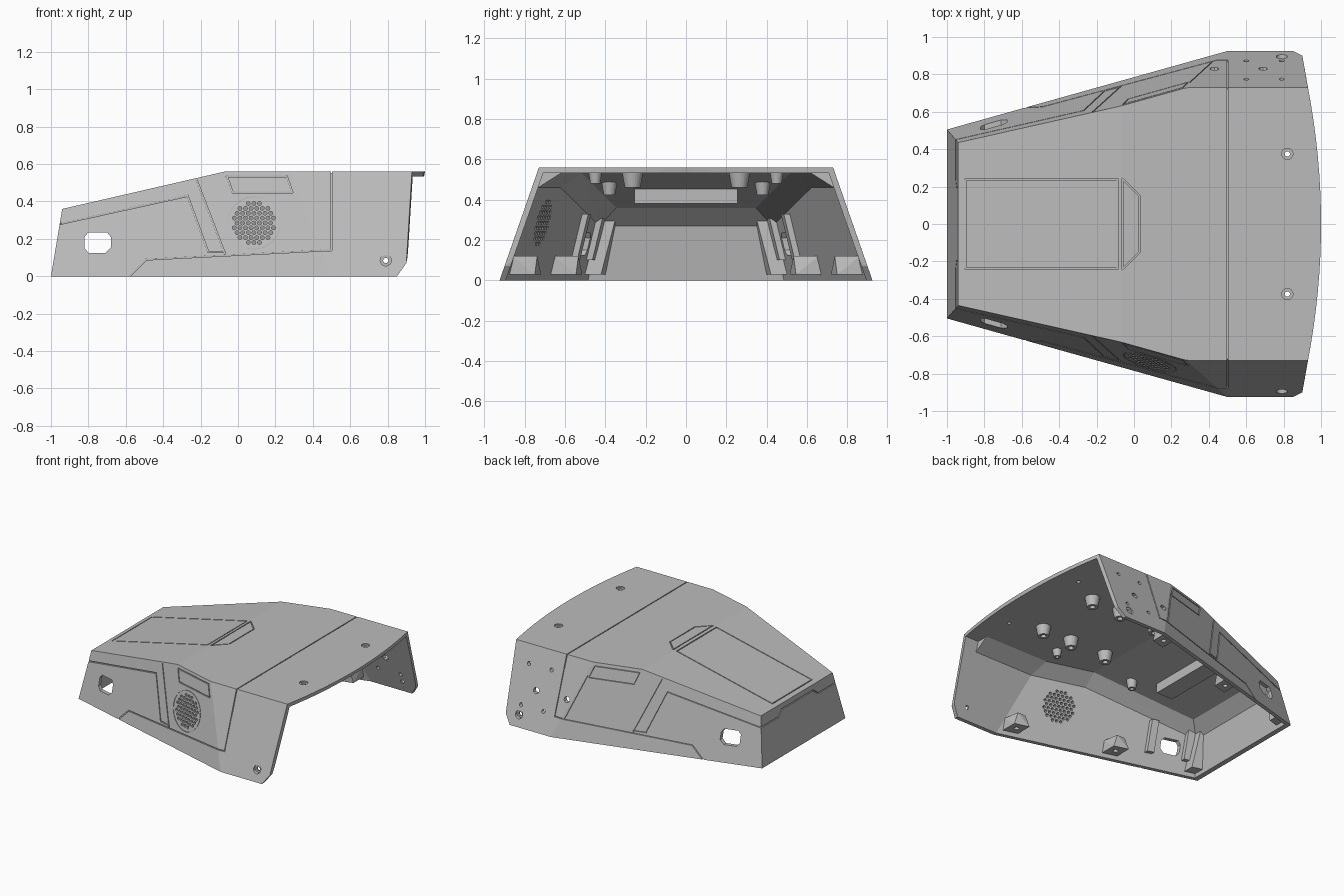
import bpy, bmesh, math
from mathutils import Vector, Matrix

cube = bpy.data.objects.get("Cube")
if cube:
    bpy.data.objects.remove(cube)

grey = bpy.data.materials.new("light grey")
grey.use_nodes = True
grey.diffuse_color = (0.5, 0.5, 0.5, 1)
grey.node_tree.nodes["Principled BSDF"].inputs["Base Color"].default_value = (0.5, 0.5, 0.5, 1)

Y, Z, X = Vector((0, 1, 0)), Vector((0, 0, 1)), Vector((1, 0, 0))
TOP, WALL, ROOF = 0.56, 0.03, 0.027


# Outer surfaces as functions
def side_y(x, z):
    return min(0.505 + 0.28 * (x + 1) - 0.24 * z, 0.925 - 0.351 * z)


def roof_z(x):
    return min(TOP, 0.36 + 0.23 * (x + 0.94))


def crease_x(z):
    return 0.5 - 0.396 * z


def add_object(name, bm, hidden=False):
    bmesh.ops.recalc_face_normals(bm, faces=bm.faces)
    mesh = bpy.data.meshes.new(name)
    bm.to_mesh(mesh)
    bm.free()
    mesh.materials.append(grey)
    ob = bpy.data.objects.new(name, mesh)
    bpy.context.collection.objects.link(ob)
    ob.hide_render = hidden
    return ob


def add_hull(bm, points):
    verts = [bm.verts.new(p) for p in points]
    res = bmesh.ops.convex_hull(bm, input=verts)
    junk = set(res["geom_interior"] + res["geom_unused"])
    bmesh.ops.delete(bm, geom=[g for g in junk if isinstance(g, bmesh.types.BMVert)], context="VERTS")
    return bm


def hull(name, points, hidden=False):
    bm = add_hull(bmesh.new(), points)
    bmesh.ops.dissolve_limit(bm, angle_limit=0.003, verts=bm.verts, edges=bm.edges)
    return add_object(name, bm, hidden)


def both(points):
    return [(x, s * y, z) for x, y, z in points for s in (-1, 1)]


def on_side(x, z, inset=0.0):
    return (x, side_y(x, z) - inset, z)


def cut(target, cutter):
    mod = target.modifiers.new("cut", "BOOLEAN")
    mod.object, mod.operation, mod.solver = cutter, "DIFFERENCE", "EXACT"
    mod.use_self = True
    bpy.context.view_layer.objects.active = target
    bpy.ops.object.modifier_apply(modifier=mod.name)
    bpy.data.objects.remove(cutter)


# Outer body with the bowed opening edge
outer = [on_side(-1, 0), on_side(0.5, 0), on_side(0.85, 0), on_side(0.9, 0.07),
         on_side(-0.94, 0.36), on_side(-0.07, TOP), on_side(crease_x(TOP), TOP)]
outer += [(1 - 0.07 * (i / 8) ** 2, 0.73 * i / 8, TOP) for i in range(9)]
shell = hull("shell", both(outer))

# Hollow interior with a chamfer under the roof
inner = [on_side(x, -0.1, WALL) for x in (-0.975, crease_x(-0.1), 0.87)]
inner += [on_side(-0.925, 0.27, WALL)]
inner += [on_side(x, 0.46, WALL) for x in (-0.08, crease_x(0.46), 0.87)]
for x in (-0.83, -0.07, crease_x(TOP), 0.87):
    inner.append(on_side(x, roof_z(x) - ROOF, WALL + 0.09))
cut(shell, hull("hollow", both(inner), True))
mouth = [on_side(x, z, WALL) for x in (0.82, 1.3) for z in (-0.1, TOP - ROOF)]
cut(shell, hull("mouth", both(mouth), True))

# Panel grooves and holes
cuts = bmesh.new()


def groove(points, into, width=0.007, depth=0.009):
    for a, b in zip(points, points[1:]):
        a, b = Vector(a), Vector(b)
        along = (b - a).normalized()
        across = along.cross(into).normalized() * width / 2
        a, b = a - along * width / 2, b + along * width / 2
        add_hull(cuts, [p + across * i + into * depth * j for p in (a, b) for i in (-1, 1) for j in (-1, 1)])


def hole(center, axis, radius, length=0.2, sides=16, stretch=1.0):
    turn = axis.to_track_quat("Z", "Y").to_matrix().to_4x4()
    m = Matrix.Translation(center) @ Matrix.Diagonal((stretch, 1, 1, 1)) @ turn
    bmesh.ops.create_cone(cuts, cap_ends=True, segments=sides, radius1=radius, radius2=radius,
                          depth=length, matrix=m)


side_lines = [
    [(-0.953, 0.28), (-0.27, 0.43), (-0.16, 0.13), (-0.07, 0.13)],
    [(-0.22, 0.51), (-0.07, 0.12)],
    [(-0.58, 0.0), (-0.49, 0.09), (crease_x(0.14), 0.138), (0.5, 0.14)],
    [(0.5, 0.14), (0.5, TOP)],
    [(-0.06, 0.535), (0.26, 0.535), (0.29, 0.45), (-0.03, 0.45), (-0.06, 0.535)],
]
for s in (-1, 1):
    flip = Vector((1, s, 1))
    for line in side_lines:
        groove([Vector(on_side(*p)) * flip for p in line], Y)
    # Handle window and screw hole
    w = [(-0.82, 0.15), (-0.80, 0.125), (-0.71, 0.125), (-0.68, 0.155),
         (-0.68, 0.21), (-0.70, 0.235), (-0.80, 0.235), (-0.82, 0.21)]
    add_hull(cuts, [(x, s * (side_y(x, z) + d), z) for x, z in w for d in (-0.12, 0.1)])
    hole(Vector(on_side(0.79, 0.085)) * flip, Y, 0.03, 0.03)
    hole(Vector(on_side(0.79, 0.085)) * flip, Y, 0.014)
    hole((0.82, s * 0.375, TOP), Z, 0.03, 0.02)
    hole((0.82, s * 0.375, TOP), Z, 0.014)

# Speaker grille in the front wall
step = 0.03
for row in range(-4, 5):
    for col in range(-5, 6):
        dx, dz = (col + row % 2 / 2) * step, row * step * 0.866
        if math.hypot(dx, dz) < 0.118:
            x, z = 0.085 + dx, 0.285 + dz
            hole((x, -side_y(x, z), z), Y, 0.0105, 0.14, 8)
ring = [(0.085 + 0.14 * math.cos(a * math.pi / 12), 0.285 + 0.14 * math.sin(a * math.pi / 12))
        for a in range(25)]
groove([Vector(on_side(*p)) * Vector((1, -1, 1)) for p in ring], Y, 0.004, 0.005)

# Connector holes and a panel edge in the back wall
for x in (0.6, 0.79):
    for z in (0.15, 0.43):
        hole(on_side(x, z), Y, 0.014)
for x in (0.43, 0.69):
    hole(on_side(x, 0.27), Y, 0.022, 0.2, 8, 1.1)
groove([on_side(0.30, 0.46), on_side(0.42, 0.14)], Y)

# Roof grooves: seam, hatch and latch
groove([(0.5, -0.73, TOP), (0.5, 0.73, TOP)], Z)
a, b = -0.9, -0.09
groove([(a, -0.24, roof_z(a)), (b, -0.24, roof_z(b)), (b, 0.24, roof_z(b)),
        (a, 0.24, roof_z(a)), (a, -0.24, roof_z(a))], Z)
groove([(-0.06, -0.24, TOP), (0.03, -0.15, TOP), (0.03, 0.15, TOP), (-0.06, 0.24, TOP),
        (-0.06, -0.24, TOP)], Z)
# Stepped seam on the end wall
seam = [(-0.47, 0.28), (-0.24, 0.28), (-0.19, 0.32), (0.19, 0.32), (0.24, 0.28), (0.47, 0.28)]
groove([(-1 + z / 6, y, z) for y, z in seam], X)
cut(shell, add_object("cut_tools", cuts, True))


# Ceiling bosses
def boss(name, x, y, r, h):
    bm = bmesh.new()
    top = roof_z(x) - ROOF + 0.012
    bmesh.ops.create_cone(bm, cap_ends=True, segments=24, radius1=r * 0.7, radius2=r, depth=h,
                          matrix=Matrix.Translation((x, y, top - h / 2)))
    ob = add_object(name, bm)
    tip = bmesh.new()
    bmesh.ops.create_cone(tip, cap_ends=True, segments=12, radius1=r * 0.35, radius2=r * 0.35,
                          depth=0.06, matrix=Matrix.Translation((x, y, top - h)))
    cut(ob, add_object("boss_bore", tip, True))


for s, side in ((-1, "front"), (1, "back")):
    for i, x in enumerate((0.6, 0.35, 0.04)):
        boss(f"{side}_boss_{i}", x, s * 0.265, 0.055, 0.085)
    boss(f"{side}_small_boss", 0.42 + s * 0.1, s * 0.45, 0.035, 0.065)
    boss(f"{side}_slope_boss", -0.3, s * 0.38, 0.04, 0.07)
    flip = Vector((1, s, 1))

    # Foot brackets along the lower wall
    for i, x in enumerate((0.4, -0.33)):
        pts = []
        for dx in (-0.055, 0.055):
            pts += [(x + dx, side_y(x + dx, z) - d, z)
                    for z, d in ((0.03, 0.02), (0.12, 0.02), (0.03, 0.155))]
            pts.append((x + dx * 0.6, side_y(x, 0.12) - 0.13, 0.12))
        bracket = hull(f"{side}_bracket_{i}", [Vector(p) * flip for p in pts])
        bm = bmesh.new()
        bmesh.ops.create_cone(bm, cap_ends=True, segments=12, radius1=0.018, radius2=0.018, depth=0.1,
                              matrix=Matrix.Translation((x, s * (side_y(x, 0) - 0.1), 0.03)))
        cut(bracket, add_object("bracket_bore", bm, True))

    # Wall rails beside the window
    for i, x in enumerate((-0.87, -0.6)):
        pts = [(x + dx, side_y(x + dx, z) - d, z)
               for dx in (-0.025, 0.025) for z in (0.1, 0.33) for d in (0.02, 0.06)]
        hull(f"{side}_rail_{i}", [Vector(p) * flip for p in pts])

    # Corner post
    pts = [(x, side_y(x, z) - d, z) for x, z in ((-0.97, 0.03), (-0.88, 0.03), (-0.93, 0.3), (-0.9, 0.3))
           for d in (0.02, 0.11)]
    hull(f"{side}_corner_post", [Vector(p) * flip for p in pts])

# Cross box under the sloped roof
hull("cross_box", both([(x, 0.255, z) for x, z in ((-0.56, 0.38), (-0.42, 0.38), (-0.56, 0.43), (-0.42, 0.46))]))
